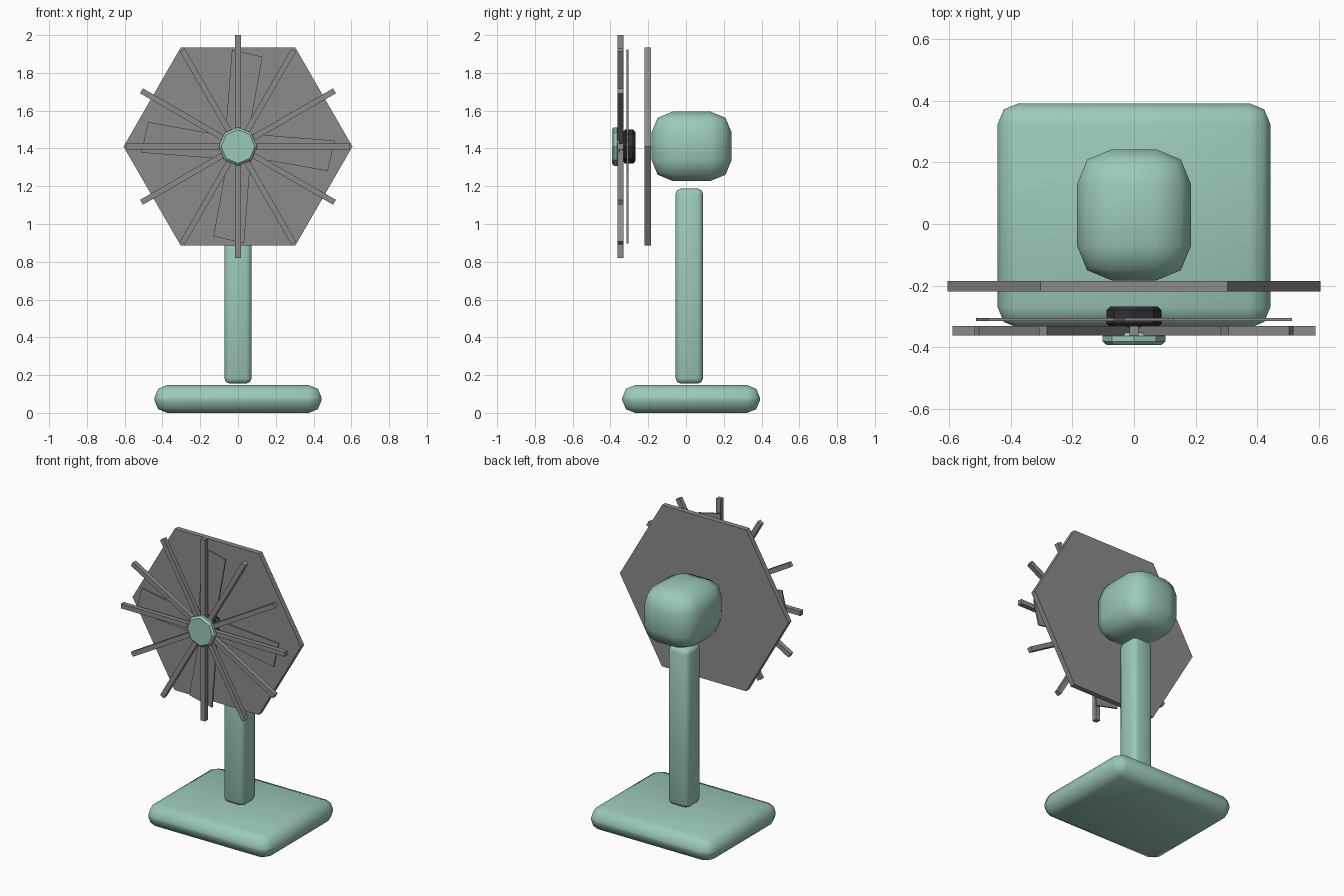
import bpy, bmesh, math
from mathutils import Matrix, Vector

cube = bpy.data.objects.get("Cube")
if cube:
    bpy.data.objects.remove(cube, do_unlink=True)

AXIS_Z = 1.41  # height of the fan axis


def material(name, rgb):
    m = bpy.data.materials.new(name)
    m.use_nodes = True
    m.diffuse_color = (*rgb, 1)
    m.node_tree.nodes["Principled BSDF"].inputs["Base Color"].default_value = (*rgb, 1)
    return m


green = material("mint green", (0.33, 0.59, 0.48))
grey = material("mid grey", (0.26, 0.26, 0.265))
black = material("soft black", (0.03, 0.028, 0.035))


def finish(name, bm, mat, smooth=False):
    bmesh.ops.recalc_face_normals(bm, faces=bm.faces)
    mesh = bpy.data.meshes.new(name)
    bm.to_mesh(mesh)
    bm.free()
    mesh.materials.append(mat)
    for p in mesh.polygons:
        p.use_smooth = smooth
    obj = bpy.data.objects.new(name, mesh)
    bpy.context.collection.objects.link(obj)
    return obj


def add_box(bm, lo, hi):
    lo, hi = Vector(lo), Vector(hi)
    mat = Matrix.Translation((lo + hi) / 2) @ Matrix.Diagonal((*(hi - lo), 1))
    bmesh.ops.create_cube(bm, size=1, matrix=mat)


def rounded_box(name, lo, hi, radius, mat):
    bm = bmesh.new()
    add_box(bm, lo, hi)
    bmesh.ops.bevel(bm, geom=bm.edges[:], offset=radius, segments=2,
                    profile=0.5, affect='EDGES')
    return finish(name, bm, mat, True)


def add_prism(bm, outline, y0, y1):
    """Extrude an (x, z) outline around the fan axis from y0 to y1."""
    rings = [[bm.verts.new((x, y, AXIS_Z + z)) for x, z in outline] for y in (y0, y1)]
    bm.faces.new(rings[0])
    bm.faces.new(rings[1])
    n = len(outline)
    for i in range(n):
        j = (i + 1) % n
        bm.faces.new((rings[0][i], rings[0][j], rings[1][j], rings[1][i]))


def spun(points, angle):
    c, s = math.cos(angle), math.sin(angle)
    return [(x * c - z * s, x * s + z * c) for x, z in points]


def disc(name, sides, radius, y0, y1, mat, bevel=0):
    bm = bmesh.new()
    add_prism(bm, [spun([(radius, 0)], math.tau * i / sides)[0] for i in range(sides)], y0, y1)
    if bevel:
        rims = [e for e in bm.edges if abs(e.verts[0].co.y - e.verts[1].co.y) < 1e-5]
        bmesh.ops.bevel(bm, geom=rims, offset=bevel, segments=1, affect='EDGES')
    return finish(name, bm, mat)


def spun_parts(name, outline, count, turn, y0, y1, mat):
    bm = bmesh.new()
    for i in range(count):
        add_prism(bm, spun(outline, turn * i / count), y0, y1)
    return finish(name, bm, mat)


# Stand and motor housing
rounded_box("base", (-0.443, -0.338, 0), (0.443, 0.392, 0.147), 0.068, green)
rounded_box("pole", (-0.072, -0.055, 0.155), (0.072, 0.09, 1.187), 0.028, green)
rounded_box("motor_housing", (-0.185, -0.183, 1.228), (0.185, 0.242, 1.595), 0.112, green)

# Rear guard plate
disc("rear_guard", 6, 0.606, -0.219, -0.185, grey)

# Four tapered blades
blade = [(-0.067, 0.06), (0.055, 0.06), (0.13, 0.475), (-0.032, 0.513)]
spun_parts("blades", blade, 4, math.tau, -0.315, -0.305, grey)

# Hub behind the front guard
disc("blade_hub", 8, 0.09, -0.335, -0.268, black, 0.012)

# Front guard: six bars crossing at the centre
bar = [(-0.59, -0.015), (0.59, -0.015), (0.59, 0.015), (-0.59, 0.015)]
spun_parts("front_guard_bars", bar, 6, math.pi, -0.362, -0.332, grey)

# Centre cap
disc("centre_cap", 8, 0.102, -0.393, -0.352, green, 0.012)
